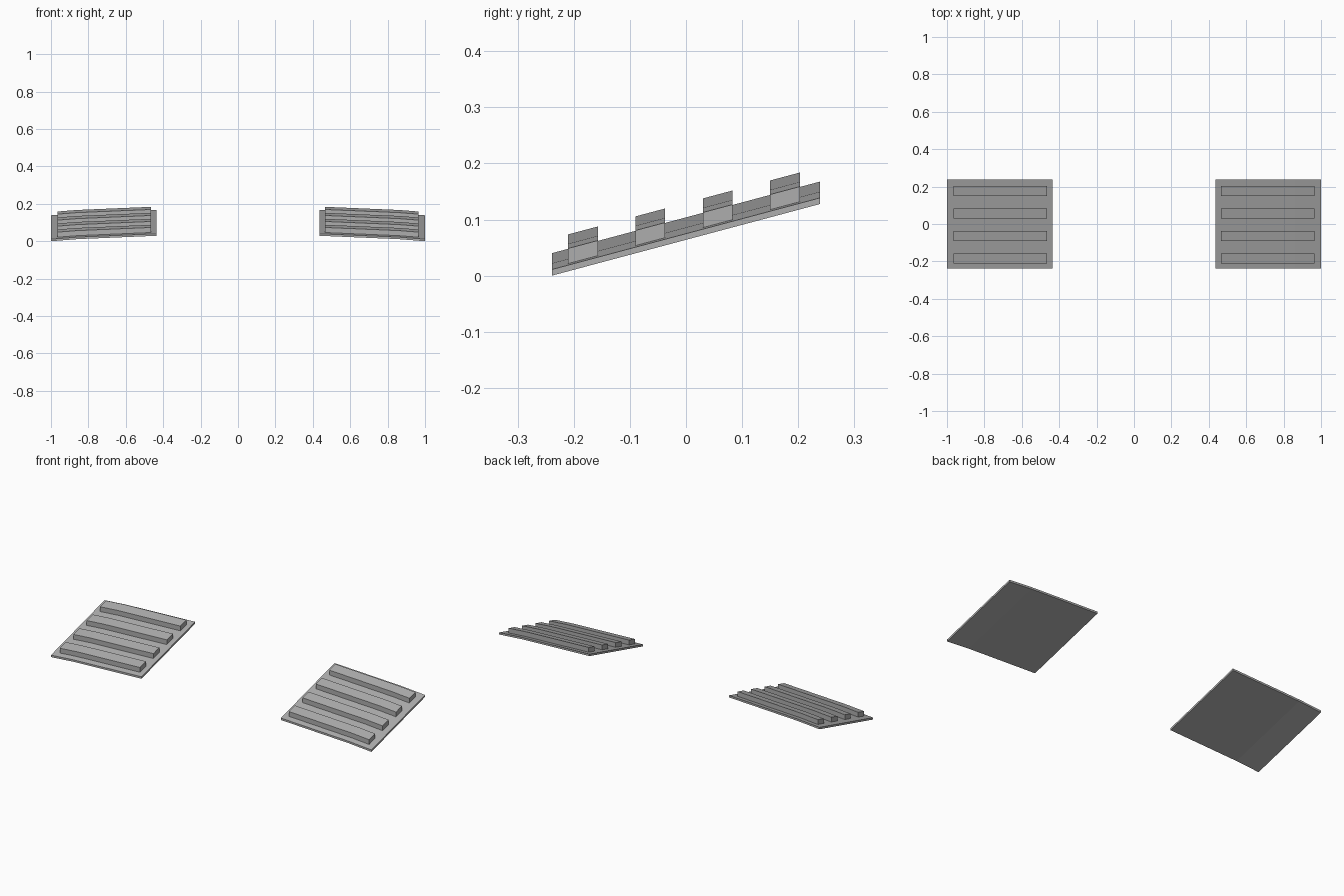
import bpy, bmesh

if "Cube" in bpy.data.objects:
    bpy.data.objects.remove(bpy.data.objects["Cube"])

PITCH = 0.267          # rise towards the back
HALF_Y = 0.239
BREAK_X = 0.86         # crease near the outer edge


def crown(x):
    """Underside height across the width, measured at the front edge."""
    if x > BREAK_X:
        return 0.011 * (1.0 - x) / (1.0 - BREAK_X)
    return 0.011 + 0.018 * (BREAK_X - x) / (BREAK_X - 0.435)


def sheet(name, side, x0, x1, y0, y1, low, high, mat):
    """Creased, pitched slab lying between two offsets from the underside."""
    bm = bmesh.new()
    rings = []
    for x in (x0, BREAK_X, x1):
        rings.append([bm.verts.new((side * x, y, crown(x) + PITCH * (y + HALF_Y) + off))
                      for y, off in ((y0, low), (y1, low), (y1, high), (y0, high))])
    for a, b in zip(rings, rings[1:]):
        for i in range(4):
            j = (i + 1) % 4
            bm.faces.new((a[i], a[j], b[j], b[i]))
    bm.faces.new(rings[0])
    bm.faces.new(rings[-1])
    bmesh.ops.recalc_face_normals(bm, faces=bm.faces)
    me = bpy.data.meshes.new(name)
    bm.to_mesh(me)
    bm.free()
    me.materials.append(mat)
    ob = bpy.data.objects.new(name, me)
    bpy.context.collection.objects.link(ob)


grey = bpy.data.materials.new("grey")
grey.diffuse_color = (0.42, 0.42, 0.42, 1)
grey.use_nodes = True
grey.node_tree.nodes["Principled BSDF"].inputs["Base Color"].default_value = grey.diffuse_color

for side, label in ((-1, "left"), (1, "right")):
    # thin base panel
    sheet(label + "_panel", side, 0.435, 1.0, -HALF_Y, HALF_Y, 0.0, 0.011, grey)
    # four raised slats
    for i in range(4):
        y = -0.21 + 0.12 * i
        sheet(f"{label}_slat_{i + 1}", side, 0.465, 0.965, y, y + 0.053, 0.009, 0.038, grey)
